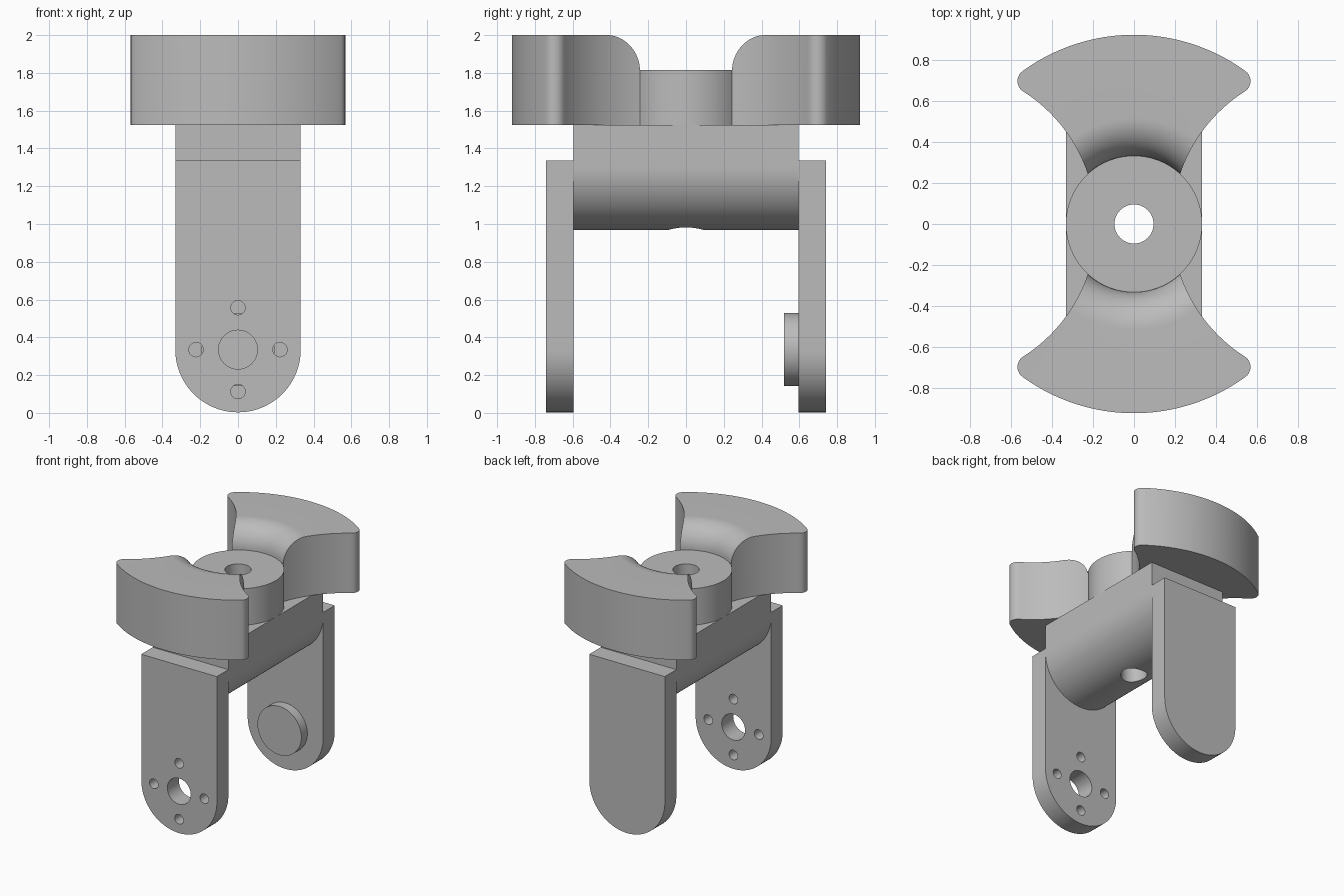
import bpy, bmesh
from math import sin, cos, pi, atan2, asin, hypot, sqrt
from mathutils import Matrix

cube = bpy.data.objects.get("Cube")
if cube:
    bpy.data.objects.remove(cube)

grey = bpy.data.materials.new("plain grey")
grey.use_nodes = True
colour = (0.5, 0.5, 0.5, 1)
grey.diffuse_color = colour
grey.node_tree.nodes["Principled BSDF"].inputs["Base Color"].default_value = colour


def arc(cx, cy, r, a, b, n):
    """Points along an arc from angle a to angle b."""
    return [(cx + r * cos(a + (b - a) * i / n), cy + r * sin(a + (b - a) * i / n))
            for i in range(n + 1)]


def finish(name, bm):
    bmesh.ops.remove_doubles(bm, verts=bm.verts, dist=1e-5)
    bmesh.ops.recalc_face_normals(bm, faces=bm.faces)
    mesh = bpy.data.meshes.new(name)
    bm.to_mesh(mesh)
    bm.free()
    mesh.materials.append(grey)
    obj = bpy.data.objects.new(name, mesh)
    bpy.context.collection.objects.link(obj)
    return obj


def prism(name, outline, low, high, along_y=False):
    """Extrude an xy outline along z, or an xz outline along y."""
    bm = bmesh.new()
    place = (lambda u, v, w: (u, w, v)) if along_y else (lambda u, v, w: (u, v, w))
    base = bm.faces.new([bm.verts.new(place(u, v, low)) for u, v in outline])
    side = bmesh.ops.extrude_face_region(bm, geom=[base])["geom"]
    shift = place(0, 0, high - low)
    bmesh.ops.translate(bm, vec=shift, verts=[g for g in side if isinstance(g, bmesh.types.BMVert)])
    return finish(name, bm)


def disc(name, u, v, r, low, high, along_y=False, n=64):
    return prism(name, arc(u, v, r, 0, 2 * pi, n)[:-1], low, high, along_y)


def ring(name, profile, n=128):
    """Turn a closed (radius, z) profile around the z axis."""
    bm = bmesh.new()
    verts = [bm.verts.new((r, 0, z)) for r, z in profile]
    edges = [bm.edges.new((verts[i - 1], verts[i])) for i in range(len(verts))]
    bmesh.ops.spin(bm, geom=verts + edges, cent=(0, 0, 0), axis=(0, 0, 1),
                   angle=2 * pi, steps=n, use_merge=True)
    return finish(name, bm)


def combine(obj, tool, operation="DIFFERENCE"):
    """Apply a boolean and remove the cutter."""
    tool.hide_render = True
    mod = obj.modifiers.new("cut", "BOOLEAN")
    mod.operation, mod.object, mod.solver = operation, tool, "EXACT"
    bpy.context.view_layer.update()
    result = bpy.data.meshes.new_from_object(obj.evaluated_get(bpy.context.evaluated_depsgraph_get()))
    obj.modifiers.clear()
    obj.data = result
    bpy.data.objects.remove(tool)


HALF, DECK, HUB_TOP, TOP = 0.332, 1.525, 1.815, 2.0
INNER, OUTER, PIN = 0.595, 0.74, 0.335


def arch(centre, top):
    return arc(0, centre, HALF, -pi, 0, 48) + [(HALF, top), (-HALF, top)]


# Cross body with a round underside, and the hub on top, both bored through
body = prism("cross_body", arch(1.3, DECK), -INNER, INNER, True)
hub = disc("hub", 0, 0, HALF, DECK, HUB_TOP, n=128)
for part in (body, hub):
    combine(part, disc("bore", 0, 0, 0.095, 0.8, 2.1))

# Fork arms
front_arm = prism("front_arm", arch(PIN, 1.335), -OUTER, -INNER, True)
back_arm = prism("back_arm", arch(PIN, 1.335), INNER, OUTER, True)
boss = disc("pivot_boss", 0, PIN, 0.193, 0.52, INNER, True)

# Shaft hole and four screw holes in the front arm
holes = [(0, PIN, 0.103)] + [(0.222 * cos(k * pi / 2), PIN + 0.222 * sin(k * pi / 2), 0.038)
                             for k in range(4)]
for u, v, r in holes:
    combine(front_arm, disc("hole", u, v, r, -0.8, -0.5, True, 40))

# Flared wing outline: concave flank, rounded tip, outer arc
RIM, FLANK_X, FLANK_R, TIP = 0.922, 0.95, 0.765, 0.06
a, b = RIM - TIP, FLANK_R + TIP
tip_x = (a * a - b * b + FLANK_X ** 2) / (2 * FLANK_X)
tip_y = sqrt(a * a - tip_x ** 2)
flank_end = atan2(tip_y, tip_x - FLANK_X)
rim_start = atan2(tip_y, tip_x)
half = arc(FLANK_X, 0, FLANK_R, pi - asin(0.2 / FLANK_R), flank_end, 24)
half += arc(tip_x, tip_y, TIP, flank_end - pi, rim_start, 10)[1:]
half += arc(0, 0, RIM, rim_start, pi / 2, 20)[1:]
outline = half + [(-x, y) for x, y in reversed(half[:-1])]

# Each wing is trimmed to the hub and rounded over at its inner top edge
roll = TOP - HUB_TOP
profile = [(HALF, DECK - 0.1)] + arc(HALF + roll, HUB_TOP, roll, pi, pi / 2, 16)
profile += [(1.1, TOP), (1.1, DECK - 0.1)]
for name, sign in (("back_wing", 1), ("front_wing", -1)):
    wing = prism(name, [(sign * x, sign * y) for x, y in outline], DECK, TOP + 0.1)
    combine(wing, ring("wing_trim", profile), "INTERSECT")

# Smooth the curved walls, keep the edges crisp
bpy.ops.object.select_all(action="DESELECT")
for obj in bpy.context.collection.objects:
    if obj.type == "MESH" and obj.data.materials and obj.data.materials[0] == grey:
        obj.select_set(True)
        bpy.context.view_layer.objects.active = obj
bpy.ops.object.shade_smooth_by_angle()
